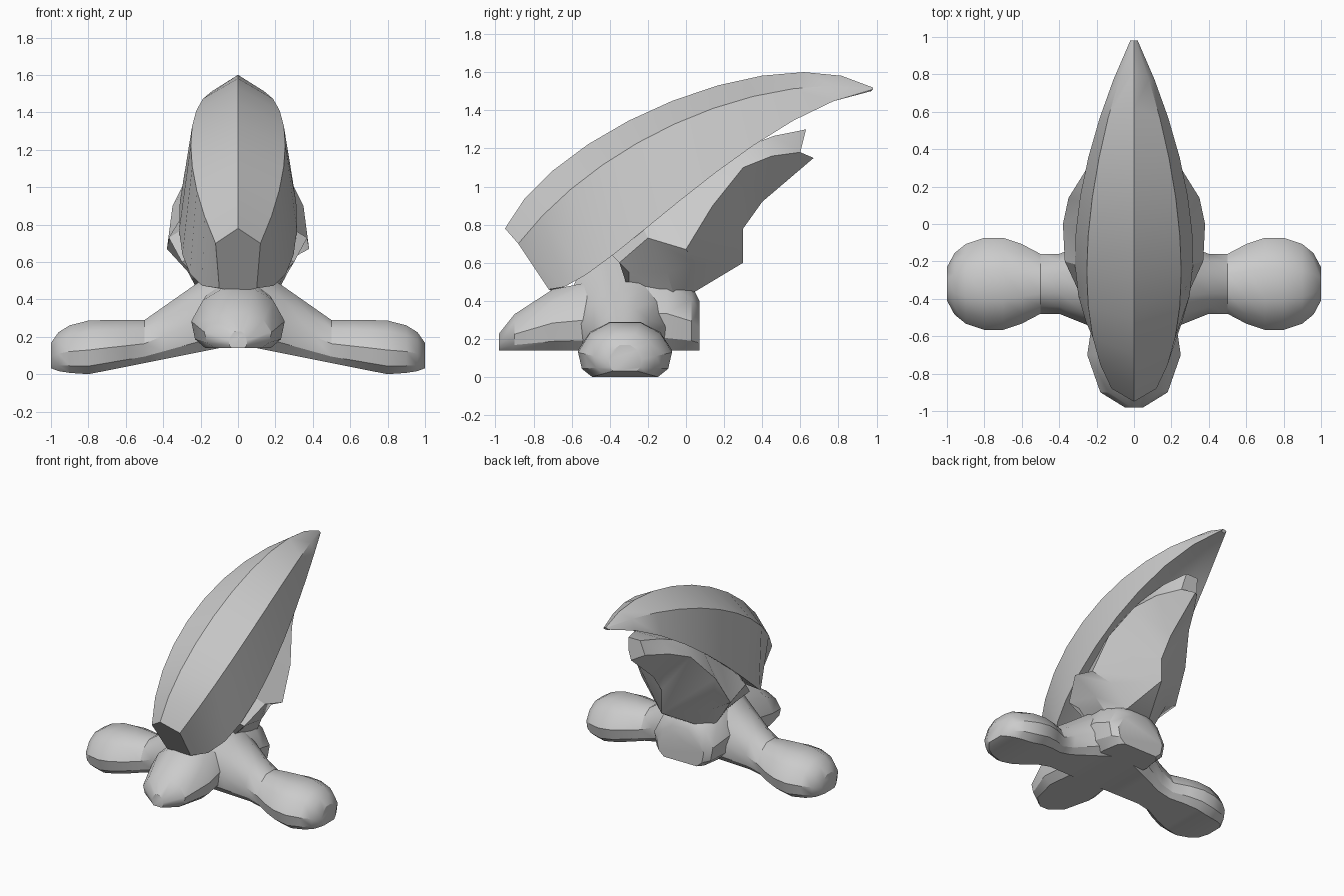
import bpy, bmesh, math
from mathutils import Vector

cube = bpy.data.objects.get("Cube")
if cube:
    bpy.data.objects.remove(cube, do_unlink=True)

grey = bpy.data.materials.new("pale_grey")
grey.use_nodes = True
colour = (0.6, 0.6, 0.6, 1)
grey.diffuse_color = colour
grey.node_tree.nodes["Principled BSDF"].inputs["Base Color"].default_value = colour


def curve_point(controls, t):
    """Point at t on the smooth curve steered by the control points."""
    points = [Vector(c) for c in controls]
    while len(points) > 1:
        points = [a.lerp(b, t) for a, b in zip(points, points[1:])]
    return points[0]


def mirrored(half):
    """Complete a half ring across the centre plane."""
    return list(half) + [(-x, y, z) for x, y, z in reversed(half)]


def loft(name, rings):
    """Skin closed rings of equal size and cap both ends."""
    bm = bmesh.new()
    rows = [[bm.verts.new(point) for point in ring] for ring in rings]
    for near, far in zip(rows, rows[1:]):
        for i in range(len(near)):
            bm.faces.new((near[i - 1], near[i], far[i], far[i - 1]))
    bm.faces.new(rows[0])
    bm.faces.new(rows[-1])
    bmesh.ops.remove_doubles(bm, verts=bm.verts, dist=0.001)
    bmesh.ops.recalc_face_normals(bm, faces=bm.faces)
    mesh = bpy.data.meshes.new(name)
    bm.to_mesh(mesh)
    bm.free()
    mesh.materials.append(grey)
    part = bpy.data.objects.new(name, mesh)
    bpy.context.collection.objects.link(part)
    bpy.ops.object.select_all(action='DESELECT')
    part.select_set(True)
    bpy.context.view_layer.objects.active = part
    bpy.ops.object.shade_smooth_by_angle(angle=math.radians(32))


# Curved horn: four long edges swept from the blunt front to the tip
spine = [(0, -.95, .78), (0, -.7, 1.3), (0, .5, 1.8), (0, .98, 1.52)]
shoulder = [(.12, -.88, .7), (.35, -.5, 1.2), (.26, .3, 1.6), (.01, .98, 1.52)]
lower_edge = [(.1, -.72, .46), (.45, -.5, .41), (.34, .3, 1.38), (.02, .98, 1.51)]
underside = [(.05, -.7, .45), (.2, -.5, .5), (.1, .3, 1.42), (.01, .97, 1.5)]
horn_edges = [spine, shoulder, lower_edge, underside]
STEPS = 10
loft("horn", [mirrored([curve_point(edge, i / STEPS) for edge in horn_edges])
              for i in range(STEPS + 1)])

# Rear brace: top edge tucked into the horn, flared sides, and a centre keel
brace_top = [(.2, -.4, .65), (.28, -.1, 1), (.18, .3, 1.27), (.05, .63, 1.3)]
brace_side = [(.3, -.35, .6), (.37, -.2, .73), (.38, 0, .67), (.35, .14, .9),
              (.25, .3, 1.1), (.17, .45, 1.16), (.07, .6, 1.18)]
keel = [(0, .3, .6), (0, .3, .78), (0, .4, .92), (0, .67, 1.15)]
brace_rim = [(.25, -.3, .55), (.27, -.1, .55), (.25, .05, .6)] + keel
brace_base = [(.15, -.3, .45), (.2, -.06, .42), (.1, .05, .45)] + keel
last = len(brace_side) - 1
loft("rear_brace", [
    mirrored([curve_point(brace_top, i / last), *edges])
    for i, edges in enumerate(zip(brace_side, brace_rim, brace_base))])

# Foot section: small sole, flared rim and rounded top, as width and height shares
SECTION = mirrored([(.7, 0, 0), (.92, 0, .15), (1, 0, .45), (.75, 0, .8), (.32, 0, 1)])


def side_foot_ring(x):
    """Ring of the side feet: sloping arm ending in a round pad."""
    reach = abs(x)
    pad = (1 - min(1, abs(reach - .75) / .26) ** 2) ** .4
    end = pad if reach > .75 else 1
    depth = max(pad / 4, (.16 + .4 * max(0, .4 - reach)) * end)
    bottom = max(0, .16 - reach / 5) + .05 * (1 - end)
    top = .1 + .19 * end + .7 * max(0, .5 - reach)
    return [(x, depth * u - .32, bottom + (top - bottom) * v) for u, _, v in SECTION]


half_stations = [.25, .4, .5, .6, .7, .8, .9, .96, 1]
stations = [-x for x in reversed(half_stations)] + [0] + half_stations
loft("side_feet", [side_foot_ring(x) for x in stations])

# Front foot running back into the body: station, half width and top
BASE = .14
body = [(-.98, .05, .23), (-.9, .18, .33), (-.7, .25, .46), (-.5, .22, .5),
        (-.3, .26, .57), (-.1, .28, .57), (.03, .25, .48), (.07, .2, .4)]
loft("front_foot_and_body", [[(width * u, y, BASE + (top - BASE) * v)
                              for u, _, v in SECTION] for y, width, top in body])
